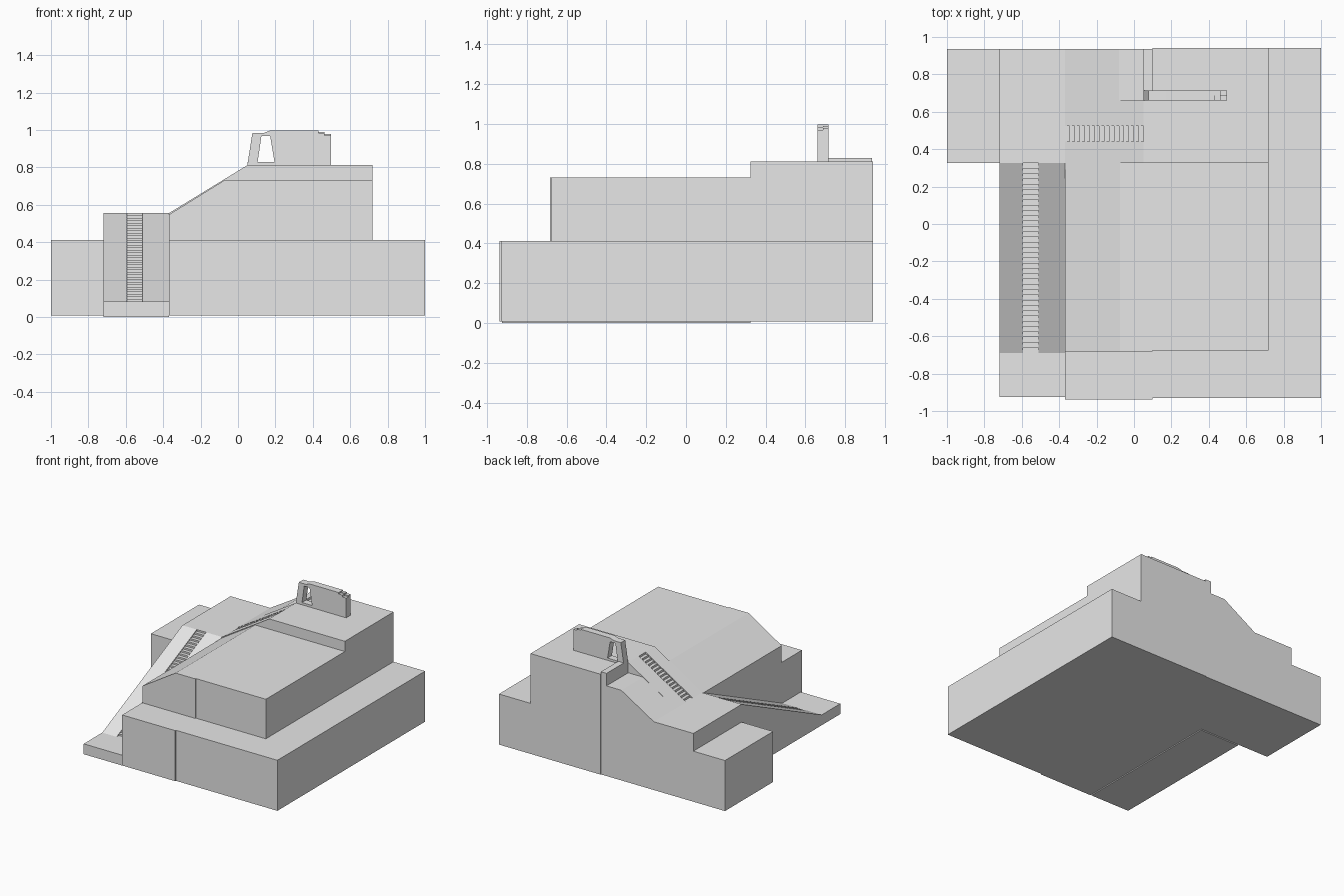
import bpy, bmesh

stone = bpy.data.materials.new("stone_grey")
stone.diffuse_color = (0.8, 0.8, 0.8, 1)


def prism(name, pts, axis, a, b):
    """Extrude a profile: axis 'y' takes (x, z) points, axis 'x' takes (y, z) points."""
    bm = bmesh.new()

    def at(p, d):
        return (p[0], d, p[1]) if axis == 'y' else (d, p[0], p[1])
    va = [bm.verts.new(at(p, a)) for p in pts]
    vb = [bm.verts.new(at(p, b)) for p in pts]
    bm.faces.new(va)
    bm.faces.new(vb[::-1])
    n = len(pts)
    for i in range(n):
        j = (i + 1) % n
        bm.faces.new((va[i], vb[i], vb[j], va[j]))
    bmesh.ops.recalc_face_normals(bm, faces=bm.faces)
    me = bpy.data.meshes.new(name)
    bm.to_mesh(me)
    bm.free()
    me.materials.append(stone)
    ob = bpy.data.objects.new(name, me)
    bpy.context.collection.objects.link(ob)
    return ob


def box(name, x0, x1, y0, y1, z0, z1):
    return prism(name, [(x0, z0), (x1, z0), (x1, z1), (x0, z1)], 'y', y0, y1)


def stair_line(u0, z0, u1, z1, n):
    """Sawtooth whose outer corners lie on the slope line."""
    pts = []
    for i in range(n):
        u = u0 + (u1 - u0) * i / n
        un = u0 + (u1 - u0) * (i + 1) / n
        z = z0 + (z1 - z0) * i / n
        pts += [(u, z), (un, z)]
    return pts + [(u1, z1)]


# Bottom tier: two abutting blocks plus the rear left wing
box("base_left", -0.37, 0.10, -0.938, 0.935, 0.008, 0.413)
box("base_right", 0.10, 1.0, -0.93, 0.94, 0.008, 0.413)
box("base_wing", -1.0, -0.37, 0.325, 0.935, 0.008, 0.413)

# Second tier with sloped left shoulder
prism("middle_tier_left", [(-0.37, 0.413), (0.10, 0.413), (0.10, 0.73),
                           (-0.075, 0.73), (-0.37, 0.547)], 'y', -0.683, 0.325)
box("middle_tier_right", 0.10, 0.72, -0.676, 0.325, 0.413, 0.73)

# Rear half of second tier, rising to the top terrace
box("top_terrace_left", 0.05, 0.10, 0.325, 0.935, 0.413, 0.812)
box("top_terrace_right", 0.10, 0.72, 0.325, 0.94, 0.413, 0.812)
prism("rear_shoulder", [(-0.37, 0.413), (0.05, 0.413), (0.05, 0.73),
                        (-0.08, 0.73), (-0.37, 0.555)], 'y', 0.66, 0.935)

# Landing between the two flights
box("landing", -0.72, -0.37, 0.325, 0.935, 0.413, 0.555)

# Upper ramp: plain slopes either side of a stair strip
for nm, y0, y1 in (("upper_ramp_front", 0.325, 0.44), ("upper_ramp_back", 0.525, 0.66)):
    prism(nm, [(-0.37, 0.413), (0.05, 0.413), (0.05, 0.812), (-0.37, 0.555)], 'y', y0, y1)
prism("upper_stairs", [(0.05, 0.413), (-0.37, 0.413)]
      + stair_line(-0.37, 0.555, 0.05, 0.812, 16), 'y', 0.44, 0.525)

# Lower ramp with its foot slab
box("ramp_foot", -0.72, -0.37, -0.925, -0.69, 0.0, 0.083)
for nm, x0, x1 in (("lower_ramp_left", -0.72, -0.593), ("lower_ramp_right", -0.51, -0.37)):
    prism(nm, [(-0.69, 0), (0.325, 0), (0.325, 0.555), (-0.69, 0.083)], 'x', x0, x1)
prism("lower_stairs", [(0.325, 0), (-0.69, 0)]
      + stair_line(-0.69, 0.083, 0.325, 0.555, 36), 'x', -0.593, -0.51)

# Ruined wall: window frame, solid body and crumbled end
prism("wall_window", [(0.05, 0.812), (0.195, 0.812), (0.195, 0.83), (0.105, 0.83),
                      (0.125, 0.967), (0.172, 0.967), (0.172, 0.997), (0.14, 0.985),
                      (0.077, 0.985)], 'y', 0.66, 0.715)
prism("wall_body", [(0.195, 0.812), (0.43, 0.812), (0.43, 0.997), (0.172, 0.997),
                    (0.172, 0.967), (0.195, 0.83)], 'y', 0.66, 0.715)
heights = {(0, 0): 0.985, (1, 0): 0.970, (0, 1): 0.990, (1, 1): 0.980}
for (i, j), h in heights.items():
    x, y = 0.43 + 0.0335 * i, 0.66 + 0.0275 * j
    box(f"wall_crumbled_{i}{j}", x, x + 0.0335, y, y + 0.0275, 0.812, h)

# Low kerb behind the wall
box("kerb", 0.05, 0.10, 0.715, 0.935, 0.812, 0.83)
